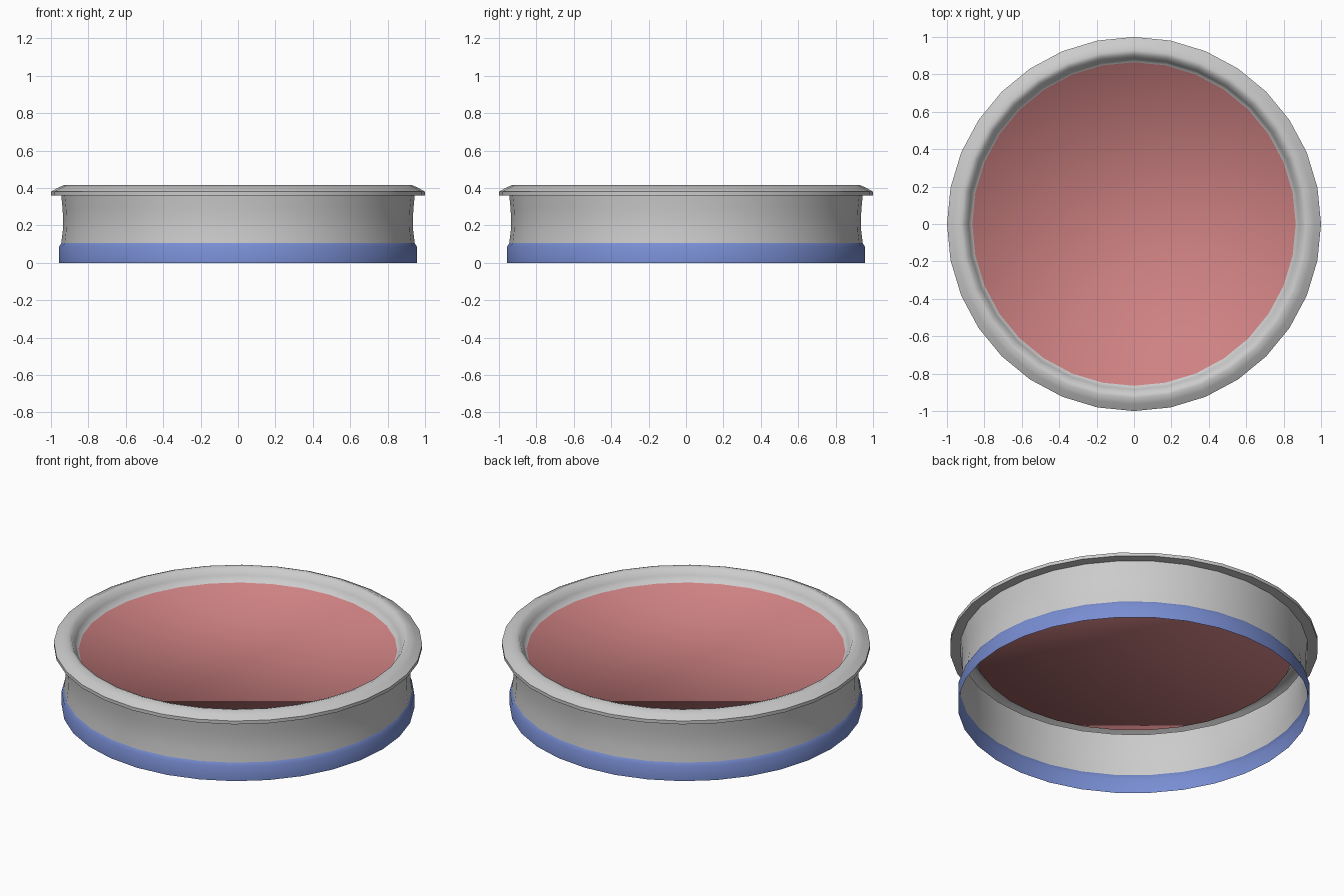
import bpy
import bmesh
from math import sin, cos, tau

old = bpy.data.objects.get("Cube")
if old:
    bpy.data.objects.remove(old, do_unlink=True)

SIDES = 32


def material(name, rgb):
    mat = bpy.data.materials.new(name)
    mat.use_nodes = True
    color = (*rgb, 1.0)
    mat.diffuse_color = color
    mat.node_tree.nodes["Principled BSDF"].inputs["Base Color"].default_value = color
    return mat


grey = material("light grey", (0.60, 0.60, 0.60))
blue = material("blue", (0.19, 0.27, 0.65))
red = material("soft red", (0.62, 0.22, 0.225))


def lathe(name, profile, mats, sharp=(), cap=False, band=None):
    """Revolve (radius, height) points; sharp lists the rings with a hard edge."""
    bm = bmesh.new()
    rings = []
    for r, z in profile:
        rings.append([bm.verts.new((r * cos(tau * i / SIDES), r * sin(tau * i / SIDES), z))
                      for i in range(SIDES)])
    for low, high in zip(rings, rings[1:]):
        for i in range(SIDES):
            j = (i + 1) % SIDES
            face = bm.faces.new((low[i], low[j], high[j], high[i]))
            if band and face.calc_center_median().z < band:
                face.material_index = 1
    if cap:
        bm.faces.new(rings[-1]).material_index = 1
    for k in sharp:
        for i in range(SIDES):
            bm.edges.get((rings[k][i], rings[k][(i + 1) % SIDES])).smooth = False
    for face in bm.faces:
        face.smooth = True
    mesh = bpy.data.meshes.new(name)
    bm.to_mesh(mesh)
    bm.free()
    for mat in mats:
        mesh.materials.append(mat)
    obj = bpy.data.objects.new(name, mesh)
    bpy.context.collection.objects.link(obj)
    return obj


# Waisted side wall, open underneath, with a blue foot band
lathe("side_wall",
      [(0.957, 0), (0.957, 0.085), (0.945, 0.105), (0.937, 0.17),
       (0.935, 0.23), (0.938, 0.29), (0.945, 0.36)],
      (grey, blue), sharp=(2,), band=0.105)

# Overhanging rim rolling inward to the flat red floor, softly blended
lathe("rim_and_floor",
      [(0.945, 0.36), (1.0, 0.36), (1.0, 0.38), (0.965, 0.4), (0.93, 0.416),
       (0.905, 0.408), (0.885, 0.375), (0.865, 0.34)],
      (grey, red), sharp=(1, 2), cap=True)
